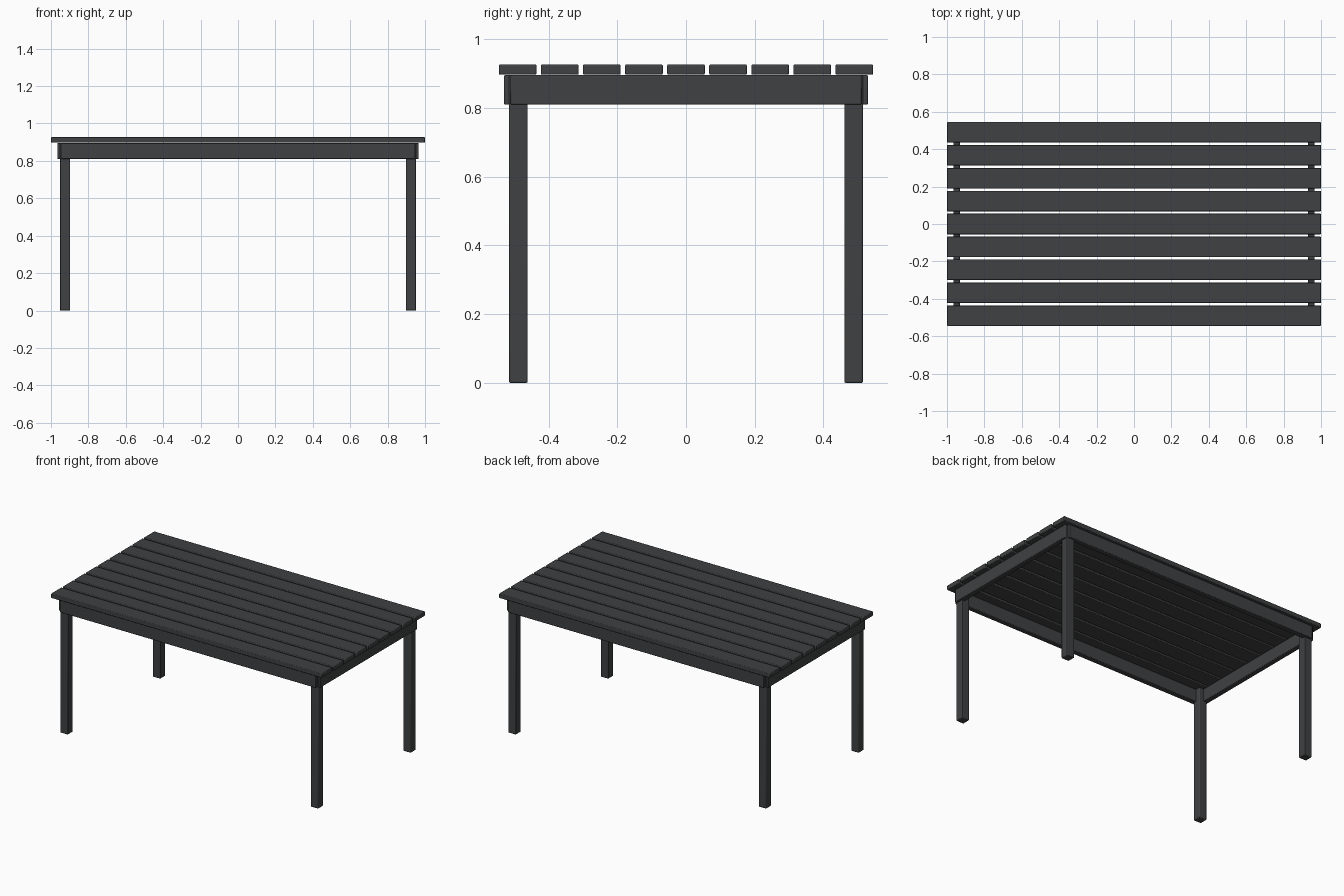
import bpy

if "Cube" in bpy.data.objects:
    bpy.data.objects.remove(bpy.data.objects["Cube"])

# dark painted timber
paint = bpy.data.materials.new("dark_paint")
paint.diffuse_color = (0.05, 0.052, 0.054, 1)
paint.use_nodes = True
paint.node_tree.nodes["Principled BSDF"].inputs["Base Color"].default_value = paint.diffuse_color


def board(name, x, y, z):
    """Softly bevelled board spanning the given (min, max) ranges."""
    bpy.ops.mesh.primitive_cube_add(size=1, location=[sum(r) / 2 for r in (x, y, z)])
    ob = bpy.context.object
    ob.name = name
    ob.scale = [abs(r[1] - r[0]) for r in (x, y, z)]
    bpy.ops.object.transform_apply(location=False, rotation=False, scale=True)
    ob.data.materials.append(paint)
    bevel = ob.modifiers.new("soft_edges", 'BEVEL')
    bevel.width = 0.004
    bevel.segments = 2
    bpy.ops.object.shade_smooth_by_angle()
    return ob


# table top slats
WIDTH, PITCH = 0.11, 0.1225
for i in range(9):
    y = (i - 4) * PITCH
    board(f"top_slat_{i + 1}", (-1, 1), (y - WIDTH / 2, y + WIDTH / 2), (0.897, 0.927))

# aprons, leaving a small notch at each corner
for s, side in ((-1, "front"), (1, "back")):
    board(f"{side}_apron", (-0.946, 0.946), (s * 0.494, s * 0.53), (0.81, 0.896))
for s, side in ((-1, "left"), (1, "right")):
    board(f"{side}_apron", (s * 0.93, s * 0.966), (-0.511, 0.511), (0.81, 0.896))

# legs, running up inside the apron corners to the slats
for sx, lr in ((-1, "left"), (1, "right")):
    for sy, fb in ((-1, "front"), (1, "back")):
        board(f"{fb}_{lr}_leg", (sx * 0.897, sx * 0.952), (sy * 0.461, sy * 0.515), (0, 0.896))
